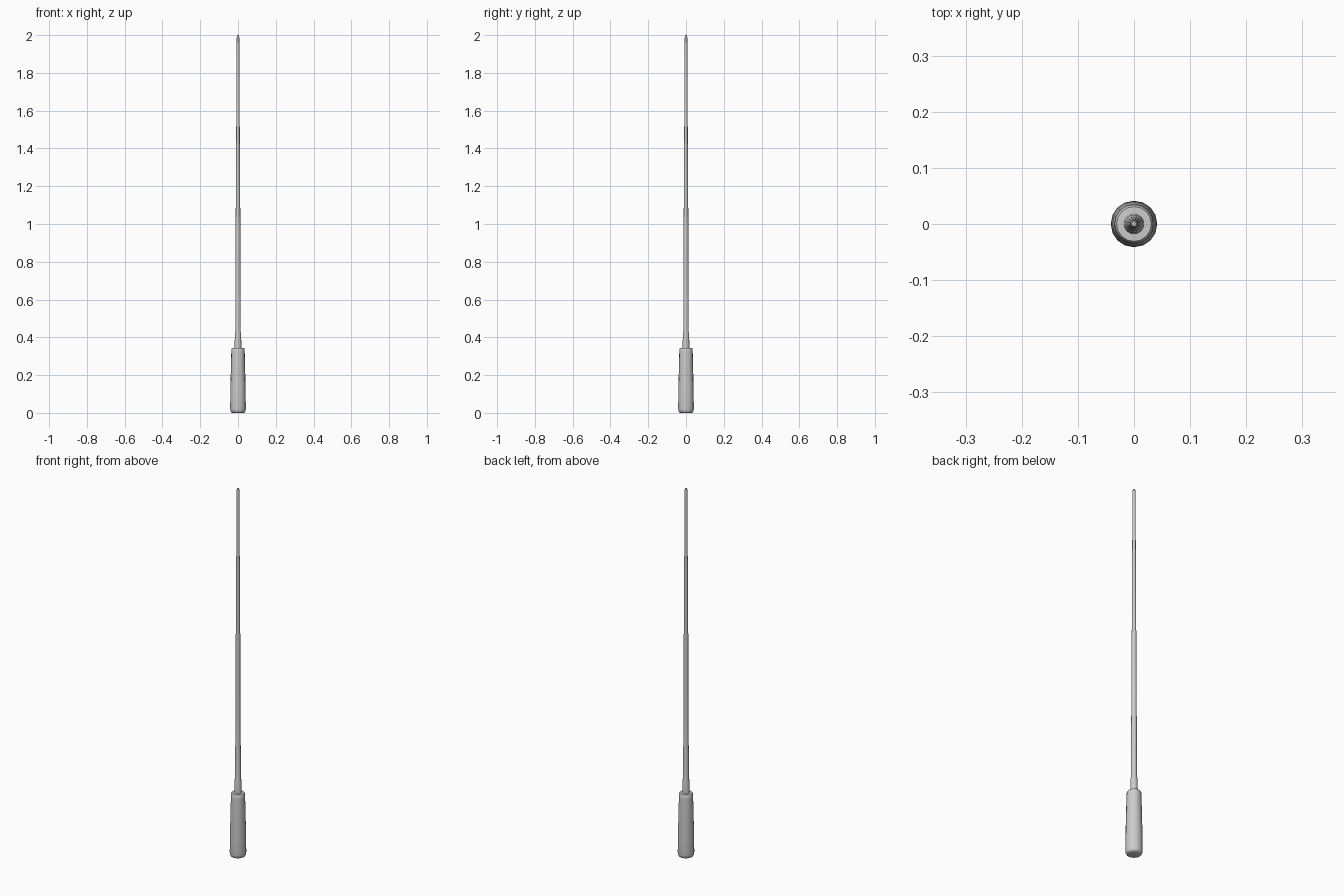
import bpy, bmesh, math

if "Cube" in bpy.data.objects:
    bpy.data.objects.remove(bpy.data.objects["Cube"])

def lathe(name, profile, sides):
    """Revolve (radius, z) points around z and cap both ends."""
    bm = bmesh.new()
    rings = []
    for r, z in profile:
        rings.append([bm.verts.new((r * math.cos(2 * math.pi * i / sides),
                                    r * math.sin(2 * math.pi * i / sides), z))
                      for i in range(sides)])
    for a, b in zip(rings, rings[1:]):
        for i in range(sides):
            j = (i + 1) % sides
            bm.faces.new((a[i], a[j], b[j], b[i]))
    bm.faces.new(rings[0][::-1])
    bm.faces.new(rings[-1])
    mesh = bpy.data.meshes.new(name)
    bm.to_mesh(mesh)
    bm.free()
    ob = bpy.data.objects.new(name, mesh)
    bpy.context.collection.objects.link(ob)
    bpy.ops.object.select_all(action='DESELECT')
    bpy.context.view_layer.objects.active = ob
    ob.select_set(True)
    bpy.ops.object.shade_smooth_by_angle(angle=math.radians(40))
    return ob

# Tapered grip with rounded ends
lathe("handle", [(0.030, 0.0), (0.036, 0.003), (0.040, 0.010), (0.0415, 0.022),
                 (0.0405, 0.10), (0.0385, 0.20), (0.0355, 0.325),
                 (0.0345, 0.338), (0.031, 0.344), (0.016, 0.345)], 16)

# Long thin shaft tapering to a blunt tip
lathe("shaft", [(0.0185, 0.335), (0.0165, 0.415), (0.0145, 0.425), (0.0130, 0.78),
                (0.0115, 1.20), (0.0105, 1.235), (0.0085, 1.69),
                (0.0070, 1.98), (0.0062, 1.995), (0.004, 2.0)], 16)
